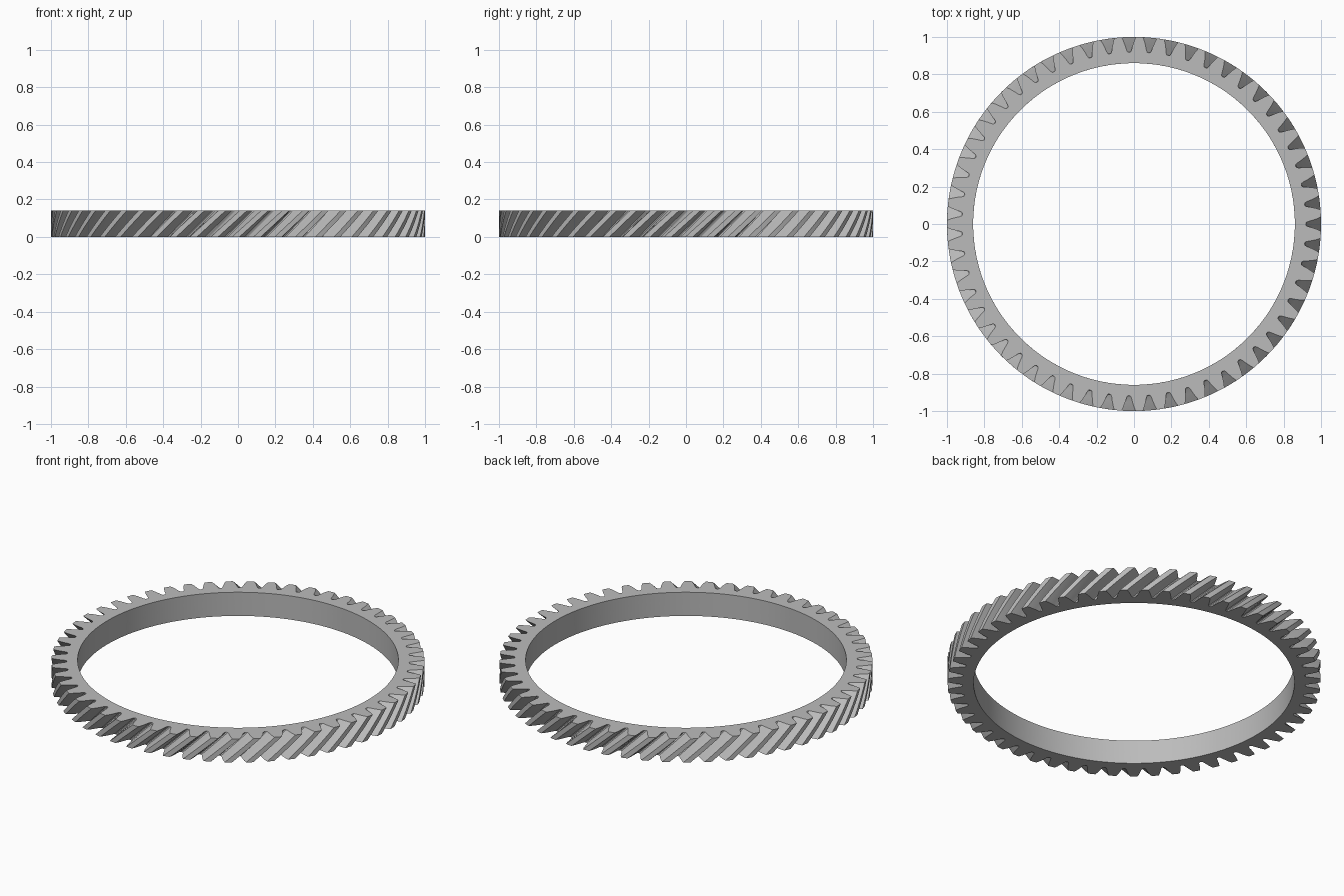
import bpy
import bmesh
import math

# Remove the default cube only
cube = bpy.data.objects.get("Cube")
if cube:
    bpy.data.objects.remove(cube, do_unlink=True)

TEETH = 55
HEIGHT = 0.14
INNER = 0.86
TWIST = 0.155     # total turn of the helix, in radians
LAYERS = 6
PITCH = 2 * math.pi / TEETH

# Half a tooth space: (fraction of half pitch, radius), from root to tip
HALF = [(0, 0.918), (0.16, 0.921), (0.26, 0.932), (0.36, 0.953),
        (0.5, 0.978), (0.66, 1.0), (1, 1.0)]
SPACE = [(-f, r) for f, r in reversed(HALF[1:])] + HALF[:-1]


def plain_material(name, colour):
    mat = bpy.data.materials.new(name)
    mat.use_nodes = True
    mat.diffuse_color = colour
    mat.node_tree.nodes["Principled BSDF"].inputs["Base Color"].default_value = colour
    return mat


def add_ring(bm, points, z, turn):
    return [bm.verts.new((r * math.cos(a + turn), r * math.sin(a + turn), z))
            for a, r in points]


def bridge(bm, low, high):
    n = len(low)
    for i in range(n):
        j = (i + 1) % n
        bm.faces.new((low[i], low[j], high[j], high[i]))


# Outline of the toothed rim and the matching plain bore
outer = [(k * PITCH + f * PITCH / 2, r) for k in range(TEETH) for f, r in SPACE]
bore = [(a, INNER) for a, r in outer]

# Helical teeth: stacked outlines, each turned a little further
bm = bmesh.new()
rim_rings, bore_rings = [], []
for step in range(LAYERS + 1):
    t = step / LAYERS
    turn = (t - 1) * TWIST
    rim_rings.append(add_ring(bm, outer, t * HEIGHT, turn))
    bore_rings.append(add_ring(bm, bore, t * HEIGHT, turn))
for step in range(LAYERS):
    bridge(bm, rim_rings[step], rim_rings[step + 1])
    bridge(bm, bore_rings[step + 1], bore_rings[step])

# Flat end faces
bridge(bm, rim_rings[-1], bore_rings[-1])
bridge(bm, bore_rings[0], rim_rings[0])
bmesh.ops.recalc_face_normals(bm, faces=bm.faces)

mesh = bpy.data.meshes.new("helical_ring_gear")
bm.to_mesh(mesh)
bm.free()
mesh.materials.append(plain_material("light_grey_metal", (0.5, 0.5, 0.5, 1)))
gear = bpy.data.objects.new("helical_ring_gear", mesh)
bpy.context.collection.objects.link(gear)

# Smooth curved walls, crisp tooth edges
bpy.ops.object.select_all(action="DESELECT")
gear.select_set(True)
bpy.context.view_layer.objects.active = gear
bpy.ops.object.shade_smooth_by_angle(angle=math.radians(25))
